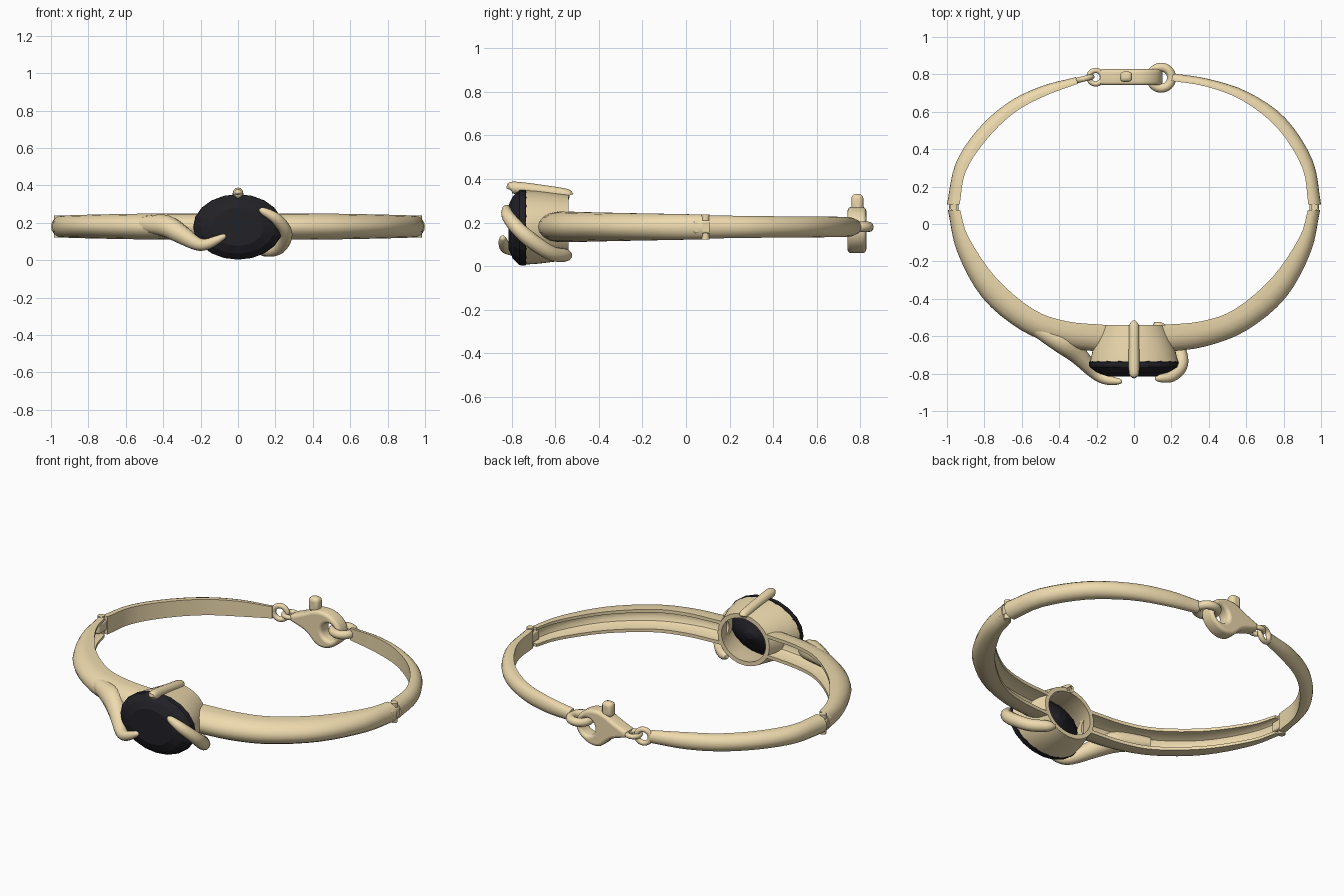
import bpy, bmesh, math
from mathutils import Vector

if "Cube" in bpy.data.objects:
    bpy.data.objects.remove(bpy.data.objects["Cube"])


def material(name, col):
    m = bpy.data.materials.new(name)
    m.diffuse_color = (*col, 1)
    m.use_nodes = True
    m.node_tree.nodes["Principled BSDF"].inputs["Base Color"].default_value = m.diffuse_color
    return m


GOLD = material("gold", (0.85, 0.70, 0.42))
BLACK = material("black_stone", (0.015, 0.015, 0.02))
ZC = 0.18


def spline(pts, n=4):
    """Catmull-Rom through tuples of any length."""
    p = [Vector(q) for q in pts]
    p = [2 * p[0] - p[1]] + p + [2 * p[-1] - p[-2]]
    out = []
    for i in range(1, len(p) - 2):
        a, b, c, d = p[i - 1:i + 3]
        for k in range(n):
            t = k / n
            out.append(0.5 * (2 * b + (c - a) * t + (2 * a - 5 * b + 4 * c - d) * t * t
                              + (3 * b - a - 3 * c + d) * t ** 3))
    return out + [p[-2]]


def finish(obj, mat, angle=40):
    obj.data.materials.append(mat)
    if angle:
        bpy.ops.object.select_all(action='DESELECT')
        obj.select_set(True)
        bpy.context.view_layer.objects.active = obj
        bpy.ops.object.shade_smooth_by_angle(angle=math.radians(angle))
    return obj


def loft(name, rings, mat=GOLD, angle=40, closed=False):
    bm = bmesh.new()
    vs = [[bm.verts.new(c) for c in r] for r in rings]
    n = len(rings[0])
    pairs = list(zip(vs, vs[1:])) + ([(vs[-1], vs[0])] if closed else [])
    for a, b in pairs:
        for i in range(n):
            bm.faces.new((a[i], a[(i + 1) % n], b[(i + 1) % n], b[i]))
    if not closed:
        bm.faces.new(vs[0])
        bm.faces.new(vs[-1])
    bmesh.ops.recalc_face_normals(bm, faces=bm.faces)
    me = bpy.data.meshes.new(name)
    bm.to_mesh(me)
    bm.free()
    obj = bpy.data.objects.new(name, me)
    bpy.context.collection.objects.link(obj)
    return finish(obj, mat, angle)


def claw(name, pts, n=4, sides=12):
    """Tapered round wire; points are (x, y, z, radius)."""
    s = spline(pts, n)
    rings = []
    for i, q in enumerate(s):
        t = (s[min(i + 1, len(s) - 1)] - s[max(i - 1, 0)]).xyz.normalized()
        u = t.cross(Vector((0, 0, 1))).normalized()
        v = t.cross(u)
        rings.append([q.xyz + max(q[3], 0.003) * (u * math.cos(a) + v * math.sin(a))
                      for a in [2 * math.pi * k / sides for k in range(sides)]])
    return loft(name, rings, angle=60)


def ring(name, loc, major, minor, rot=(0, 0, 0)):
    bpy.ops.mesh.primitive_torus_add(location=loc, rotation=rot, major_radius=major,
                                     minor_radius=minor, major_segments=32, minor_segments=12)
    o = bpy.context.object
    o.name = name
    return finish(o, GOLD, 60)


def block(name, loc, size, rot=0, bevel=0.01):
    bpy.ops.mesh.primitive_cube_add(size=1, location=loc, rotation=(0, 0, rot))
    o = bpy.context.object
    o.name = name
    o.scale = size
    bpy.ops.object.transform_apply(location=False, rotation=False, scale=True)
    m = o.modifiers.new("bevel", 'BEVEL')
    m.width, m.segments = bevel, 3
    return finish(o, GOLD)


# Band cross-sections: (depth from inner to outer, height)
DOME = [(0, -1), (.35, -1), (.6, -.9), (.82, -.65), (.95, -.35), (1, 0),
        (.95, .35), (.82, .65), (.6, .9), (.35, 1), (0, 1)]
CHANNEL = DOME + [(0, .72), (.35, .7), (.58, .5), (.66, .2), (.66, -.2), (.58, -.5), (.35, -.7), (0, -.72)]


def band(name, stations, profile, flip=1):
    """Stations are outer xy + inner xy, half height."""
    rings = []
    for st in stations:
        ox, oy, ix, iy, h = st
        rings.append([Vector((flip * (ix + (ox - ix) * t), iy + (oy - iy) * t, ZC + h * s))
                      for t, s in profile])
    return loft(name, rings, angle=35)


def stations(outer, inner, heights):
    # pack into two passes because Vector splines handle each list separately
    o, i = spline(outer), spline(inner)
    h = spline([(v, 0) for v in heights])
    return [(a[0], a[1], b[0], b[1], c[0]) for a, b, c in zip(o, i, h)]


# Front half: hollow channel arms, mirrored
front = stations([(.17, -.685), (.38, -.655), (.6, -.57), (.81, -.395), (.945, -.15), (.995, .075)],
                 [(.15, -.54), (.36, -.52), (.54, -.455), (.74, -.285), (.885, -.07), (.93, .075)],
                 [.07, .07, .068, .064, .06, .057])
band("front_arm_right", front, CHANNEL)
band("front_arm_left", front, CHANNEL, -1)

# Back half: solid domed arms
band("back_arm_right", stations(
    [(1, .105), (.955, .34), (.81, .565), (.61, .705), (.4, .775), (.21, .805)],
    [(.932, .105), (.9, .3), (.77, .51), (.58, .66), (.385, .735), (.2, .765)],
    [.053, .05, .048, .047, .045, .035]), DOME)
band("back_arm_left", stations(
    [(1, .105), (.955, .32), (.84, .5), (.68, .645), (.5, .735), (.31, .785)],
    [(.932, .105), (.9, .28), (.79, .45), (.64, .595), (.475, .685), (.3, .75)],
    [.053, .05, .048, .047, .045, .035]), DOME, -1)

# Hinges: tongue and pin
for side, s in (("right", 1), ("left", -1)):
    block("hinge_tongue_" + side, (s * .963, .08, ZC), (.05, .09, .06))
    bpy.ops.mesh.primitive_cylinder_add(vertices=20, radius=.019, depth=.116, location=(s * .964, .09, ZC))
    bpy.context.object.name = "hinge_pin_" + side
    finish(bpy.context.object, GOLD)


def oval(y, rx, rz, n):
    return [Vector((rx * math.cos(a), y, .178 + rz * math.sin(a)))
            for a in [2 * math.pi * k / n for k in range(n)]]


# Oval faceted stone
loft("stone", [oval(y, .24 * f, .175 * f, 20) for y, f in
               [(-.815, .58), (-.795, .82), (-.765, .99), (-.755, 1), (-.738, 1),
                (-.69, .78), (-.64, .5), (-.6, .1)]], BLACK, 0)

# Open basket setting: tapered shell
loft("setting", [oval(y, a, b, 48) for y, a, b in
                 [(-.74, .236, .171), (-.68, .222, .167), (-.6, .192, .157), (-.54, .17, .15),
                  (-.54, .145, .125), (-.6, .165, .132), (-.68, .196, .142), (-.74, .218, .155)]],
     closed=True)

# Claws over the stone
claw("top_claw", [(0, -.812, .352, .008), (0, -.808, .357, .022), (0, -.785, .36, .028),
                  (0, -.66, .345, .028), (0, -.545, .328, .026), (0, -.535, .326, .01)])
claw("right_claw", [(.115, -.82, .268, .008), (.135, -.825, .262, .02), (.2, -.815, .225, .03),
                    (.25, -.765, .165, .034), (.25, -.7, .11, .036), (.21, -.62, .06, .034),
                    (.14, -.555, .05, .03), (.105, -.535, .052, .012)])
claw("left_claw", [(-.56, -.535, .19, .035), (-.47, -.585, .19, .05), (-.38, -.635, .18, .06),
                   (-.3, -.7, .135, .05), (-.22, -.785, .088, .036), (-.17, -.822, .085, .03),
                   (-.12, -.838, .105, .024), (-.075, -.842, .128, .014), (-.065, -.842, .133, .004)])

# Clasp: flat teardrop body with a round opening
outline = spline([(-.18, .195), (-.1, .228), (-.02, .265), (.06, .265), (.125, .225), (.15, .165),
                  (.125, .105), (.06, .065), (-.01, .07), (-.08, .13), (-.18, .165)])
hole = [Vector((.072 + .05 * math.cos(a), .163 + .052 * math.sin(a)))
        for a in [2 * math.pi * k / 28 for k in range(28)]]
cu = bpy.data.curves.new("clasp_outline", 'CURVE')
cu.dimensions, cu.fill_mode = '2D', 'BOTH'
cu.extrude, cu.bevel_depth, cu.bevel_resolution, cu.offset = .025, .018, 3, -.016
for loop in (outline, hole):
    sp = cu.splines.new('POLY')
    sp.points.add(len(loop) - 1)
    for pt, v in zip(sp.points, loop):
        pt.co = (v[0], v[1], 0, 1)
    sp.use_cyclic_u = True
tmp = bpy.data.objects.new("clasp_curve", cu)
bpy.context.collection.objects.link(tmp)
me = bpy.data.meshes.new_from_object(tmp.evaluated_get(bpy.context.evaluated_depsgraph_get()))
bpy.data.objects.remove(tmp)
clasp = bpy.data.objects.new("clasp_body", me)
bpy.context.collection.objects.link(clasp)
clasp.location.y = .785
clasp.rotation_euler.x = math.pi / 2
me.materials.clear()
finish(clasp, GOLD, 45)
block("clasp_lever", (-.042, .787, .288), (.065, .055, .085), 0, .02)

# Linking rings
ring("large_ring", (.145, .782, ZC), .056, .024)
ring("small_ring", (-.205, .785, ZC), .036, .014)
ring("end_ring", (-.265, .777, ZC), .04, .015, (math.pi / 2, 0, math.radians(14)))
